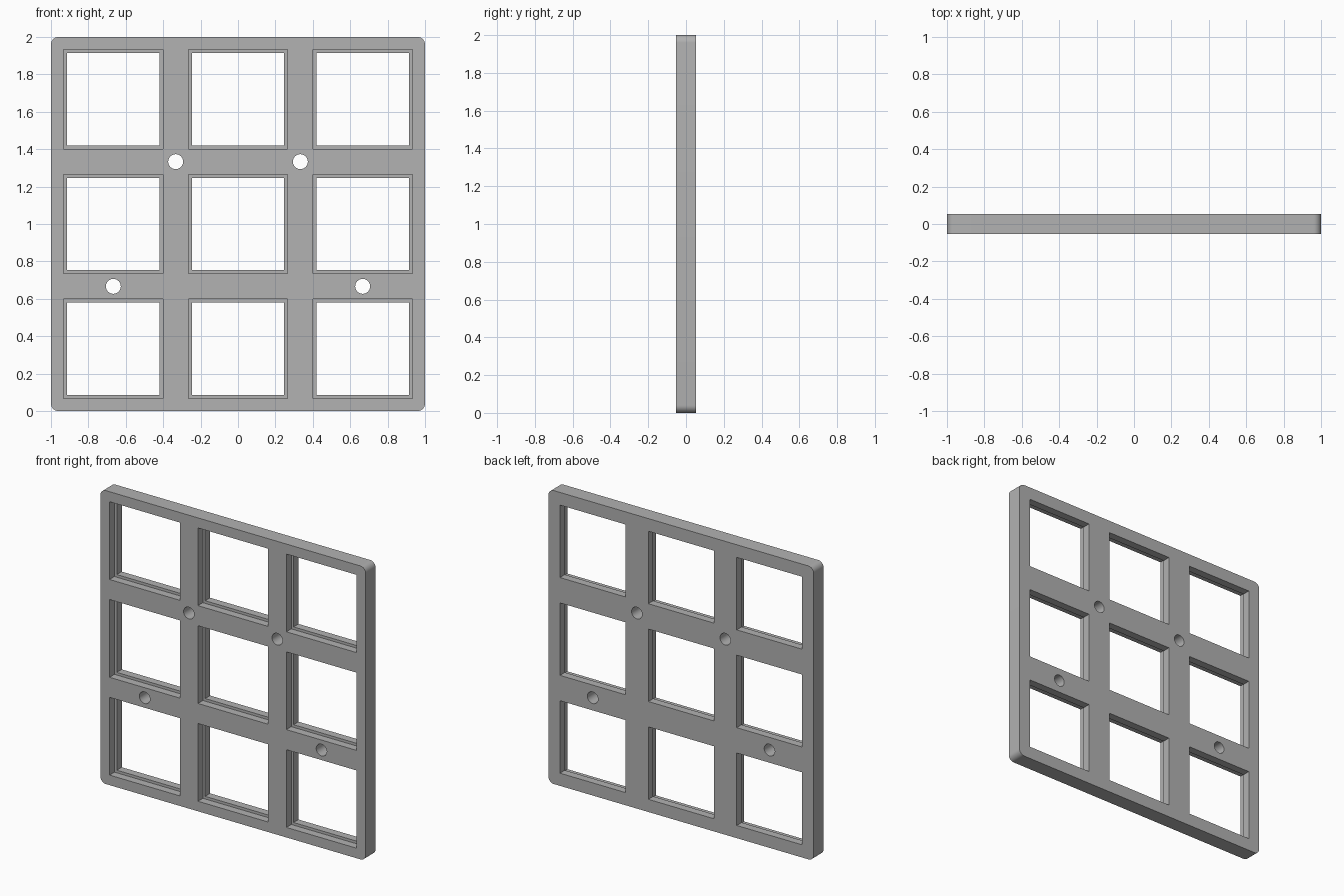
import bpy, bmesh
from mathutils import Matrix, Vector

if "Cube" in bpy.data.objects:
    bpy.data.objects.remove(bpy.data.objects["Cube"], do_unlink=True)

DEPTH = 0.106      # full thickness of the frame
PITCH = 2 / 3      # spacing of the windows
CORNER = 0.04

grey = bpy.data.materials.new("plain_grey")
grey.use_nodes = True
colour = (0.445, 0.445, 0.445, 1)
grey.diffuse_color = colour
grey.node_tree.nodes["Principled BSDF"].inputs["Base Color"].default_value = colour


def add_box(bm, centre, size):
    matrix = Matrix.Translation(centre) @ Matrix.Diagonal((*size, 1))
    return bmesh.ops.create_cube(bm, size=1, matrix=matrix)


def make_object(name, bm):
    mesh = bpy.data.meshes.new(name)
    bm.to_mesh(mesh)
    bm.free()
    mesh.materials.append(grey)
    obj = bpy.data.objects.new(name, mesh)
    bpy.context.collection.objects.link(obj)
    return obj


def window_cutter(name, width, y, depth):
    bm = bmesh.new()
    for column in (-1, 0, 1):
        for row in (-1, 0, 1):
            add_box(bm, (column * PITCH, y, 1 + row * PITCH), (width, depth, width))
    return make_object(name, bm)


# Square plate with four rounded upright-face corners
bm = bmesh.new()
add_box(bm, (0, 0, 1), (2, DEPTH, 2))
corners = [e for e in bm.edges
           if abs((e.verts[0].co - e.verts[1].co).normalized().y) > 0.9]
bmesh.ops.bevel(bm, geom=corners, offset=CORNER, segments=8, profile=0.5, affect="EDGES")
frame = make_object("window_grid_frame", bm)

# Wide front recesses stop halfway; narrower openings leave a back lip
recesses = window_cutter("recess_cutter", 0.53, -0.1, 0.2)
openings = window_cutter("opening_cutter", 0.494, 0, 0.4)

# Round mounting holes through the bars
bm = bmesh.new()
turn = Matrix.Rotation(1.5707963, 4, "X")
for side in (-1, 1):
    for x, z in ((PITCH / 2, 2 * PITCH), (PITCH, PITCH)):
        bmesh.ops.create_cone(bm, cap_ends=True, segments=32, radius1=0.04, radius2=0.04,
                              depth=0.4, matrix=Matrix.Translation(Vector((side * x, 0, z))) @ turn)
holes = make_object("hole_cutter", bm)

# Cut everything out of the plate
bpy.context.view_layer.objects.active = frame
for cutter in (recesses, openings, holes):
    cut = frame.modifiers.new(cutter.name, "BOOLEAN")
    cut.operation = "DIFFERENCE"
    cut.solver = "EXACT"
    cut.object = cutter
    bpy.ops.object.modifier_apply(modifier=cut.name)
    bpy.data.objects.remove(cutter, do_unlink=True)

bpy.ops.object.select_all(action="DESELECT")
frame.select_set(True)
bpy.ops.object.shade_smooth_by_angle(angle=0.6)
